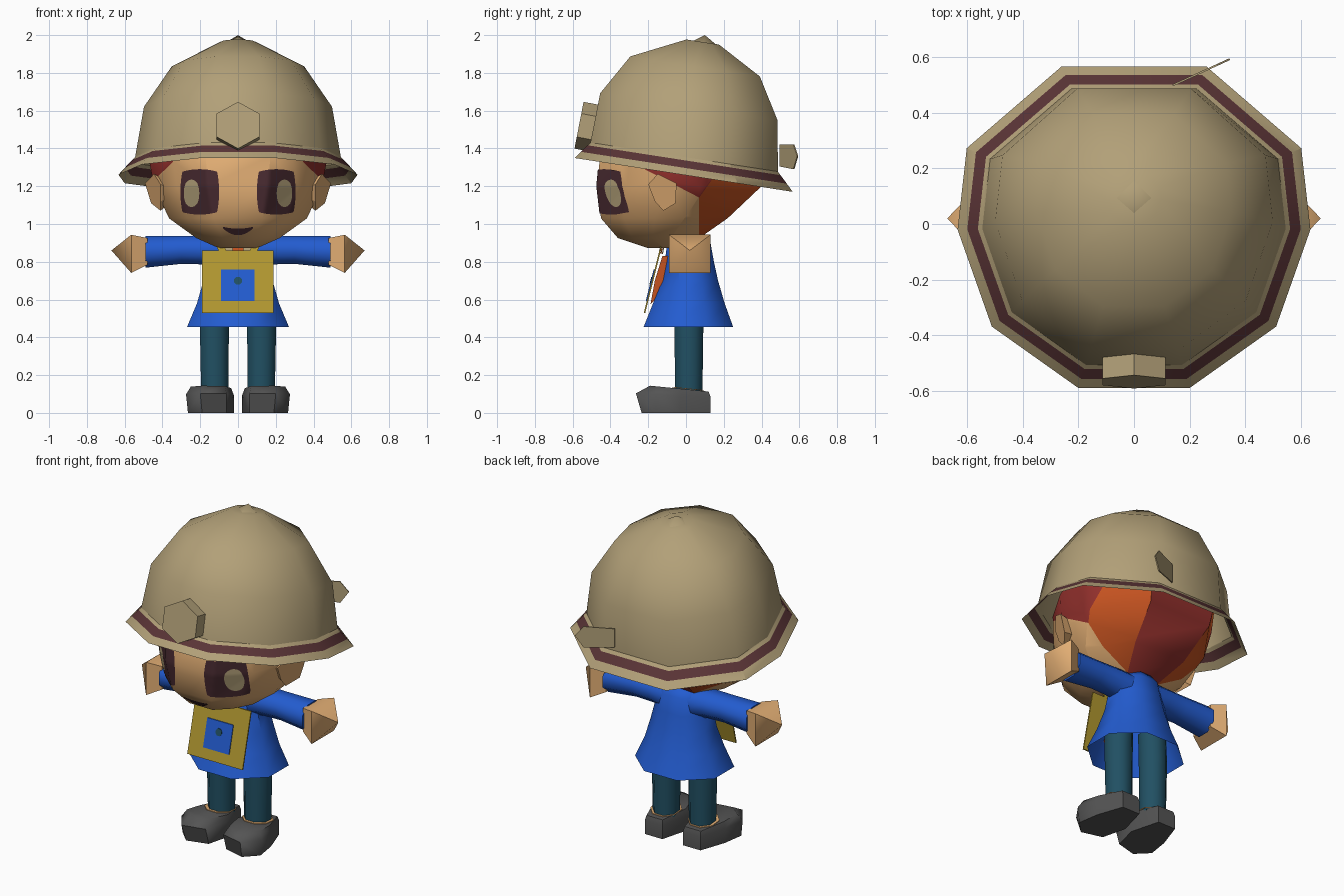
import bpy, bmesh, math
from mathutils import Vector, Matrix
from mathutils.bvhtree import BVHTree

if "Cube" in bpy.data.objects:
    bpy.data.objects.remove(bpy.data.objects["Cube"])


def material(name, rgb):
    m = bpy.data.materials.new(name)
    lin = [(c / 255 / 12.92) if c < 11 else ((c / 255 + 0.055) / 1.055) ** 2.4 for c in rgb]
    m.diffuse_color = (*lin, 1)
    m.use_nodes = True
    m.node_tree.nodes["Principled BSDF"].inputs["Base Color"].default_value = m.diffuse_color
    return m


TAN = material("khaki", (178, 160, 120))
MAROON = material("maroon", (90, 52, 54))
SKIN = material("skin", (226, 174, 116))
ORANGE = material("orange_hair", (196, 82, 32))
RED = material("red_hair", (146, 48, 44))
BLUE = material("blue_cloth", (35, 92, 208))
GOLD = material("gold_canvas", (178, 152, 48))
TEAL = material("teal_cloth", (33, 80, 99))
GREY = material("dark_grey", (84, 84, 84))
DARK = material("dark_brown", (72, 42, 48))


def finish(name, bm, mats, angle=40):
    bmesh.ops.recalc_face_normals(bm, faces=bm.faces[:])
    me = bpy.data.meshes.new(name)
    bm.to_mesh(me)
    bm.free()
    ob = bpy.data.objects.new(name, me)
    bpy.context.collection.objects.link(ob)
    for m in mats:
        me.materials.append(m)
    if angle:
        bpy.ops.object.select_all(action='DESELECT')
        ob.select_set(True)
        bpy.context.view_layer.objects.active = ob
        bpy.ops.object.shade_smooth_by_angle(angle=math.radians(angle))
    return ob


def loft(rings, caps=(True, True), bands=None):
    """Skin closed rings of equal size; a one-point last ring makes a tip."""
    bm = bmesh.new()
    vs = [[bm.verts.new(p) for p in r] for r in rings]
    for k, (a, b) in enumerate(zip(vs, vs[1:])):
        n = len(a)
        for i in range(n):
            j = (i + 1) % n
            f = bm.faces.new((a[i], a[j], b[0]) if len(b) == 1 else (a[i], a[j], b[j], b[i]))
            f.material_index = bands[k] if bands else 0
    if caps[0]:
        bm.faces.new(vs[0])
    if caps[1] and len(vs[-1]) > 2:
        bm.faces.new(vs[-1])
    return bm


def mirrored(half):
    """Close a right-hand half outline (front to back) with its mirror image."""
    return half + [(-x, y) for x, y in reversed(half)]


def oval(n, cx, cy, rx, ry, turn=0.5):
    return [(cx + rx * math.cos(math.tau * (i + turn) / n),
             cy + ry * math.sin(math.tau * (i + turn) / n)) for i in range(n)]


def plate(name, pts, depth, mat):
    """Slab from an outline of 3D points."""
    d = Vector(depth)
    return finish(name, loft([[Vector(p) for p in pts], [Vector(p) + d for p in pts]]), [mat], 0)


# ---- helmet: tilted ten-sided brim and dome
RIM = mirrored([(.2, -.588), (.51, -.368), (.633, -.02), (.60, .272), (.26, .565)])


def rim_ring(s, lift, cy=0.0, sx=1.0):
    return [Vector((x * s * sx, y * s + cy, 1.258 - .155 * y * s + lift)) for x, y in RIM]


brim = [rim_ring(1, 0), rim_ring(.945, .038), rim_ring(.885, .078), rim_ring(.86, .095)]
finish("helmet_brim", loft(brim, (False, False), [0, 1, 0]), [TAN, MAROON], 30)
dome = [rim_ring(.86, .095), rim_ring(.815, .36, .025, .965), rim_ring(.595, .575, .055, .93),
        rim_ring(.15, .705, .09), [Vector((0, .09, 1.962))]]
finish("helmet_dome", loft(dome, (False, False)), [TAN], 60)
button = [Vector((x, y + .09, 1.945 - .1 * y)) for x, y in oval(4, 0, 0, .09, .085, 0)]
finish("helmet_button", loft([button, [Vector((0, .1, 2.0))]], (False, False)), [TAN], 80)

# ---- hexagonal lamp on the front of the helmet
tilt = Matrix.Translation((0, -.525, 1.515)) @ Matrix.Rotation(math.radians(-11), 4, 'X')
hexa = oval(6, 0, 0, .13, .126)
finish("helmet_lamp", loft([[tilt @ Vector((x, y, z)) for x, z in hexa] for y in (-.042, .042)]), [TAN], 0)

# ---- flat tag sticking out behind the helmet
tag = [(.14, 1.305), (.30, 1.29), (.345, 1.36), (.30, 1.42), (.14, 1.42)]
plate("helmet_tag", [(x, .485 + (x - .12) * .46, z) for x, z in tag], (-.003, .006, 0), TAN)

# ---- head with hair painted by region
SECTION = mirrored([(.36, -1), (.73, -.64), (1, -.15), (.95, .32), (.48, 1)])


def head_ring(z, w, y0, y1):
    return [Vector((x * w, (y0 + y1) / 2 + t * (y1 - y0) / 2, z)) for x, t in SECTION]


bm = loft([head_ring(.872, .10, -.2, .0), head_ring(.925, .22, -.36, .07),
           head_ring(1.03, .365, -.45, .22), head_ring(1.2, .445, -.47, .40),
           head_ring(1.36, .475, -.455, .44), head_ring(1.55, .36, -.34, .36)])
head_tree = BVHTree.FromBMesh(bm)
SLOPE = 1.4
cuts = [((0, .07, 1), (0, 1, 0)), ((0, .07, 1.14), (0, .52, 1)), ((0, .07, 1.14), (0, -SLOPE, 1))]
for co, no in cuts:
    bmesh.ops.bisect_plane(bm, geom=bm.verts[:] + bm.edges[:] + bm.faces[:], plane_co=co, plane_no=no)
bm.normal_update()
for f in bm.faces:
    c = f.calc_center_median()
    if c.y > .07:
        back = abs(c.x) < .02
        f.material_index = 2 if back or c.z > 1.14 + SLOPE * (c.y - .07) else 1
    elif c.y > -.2 and c.z > 1.14 - .52 * (c.y - .07):
        f.material_index = 2
finish("head", bm, [SKIN, ORANGE, RED], 40)

# ---- ears: thin flaps flaring outwards
ear = [(-.20, 1.21, .41), (-.15, 1.265, .445), (-.05, 1.215, .492), (-.055, 1.11, .46), (-.12, 1.07, .41),
       (-.165, 1.12, .41)]
for s, side in ((1, "right"), (-1, "left")):
    inner = [Vector((s * .37, -.115 + (y + .115) * .8, 1.16 + (z - 1.16) * .6)) for y, z, x in ear]
    outer = [Vector((s * x, y, z)) for y, z, x in ear]
    finish("ear_" + side, loft([inner, outer]), [SKIN], 0)


# ---- face details laid on the head surface
def face_patch(name, shape, x0, x1, z0, z1, gap, mat, n=16):
    bm = bmesh.new()
    grid = []
    for i in range(n + 1):
        row = []
        for j in range(n + 1):
            x, z = shape(i / n * 2 - 1, j / n * 2 - 1)
            x, z = x0 + (x + 1) / 2 * (x1 - x0), z0 + (z + 1) / 2 * (z1 - z0)
            hit = head_tree.ray_cast(Vector((x, -2, z)), Vector((0, 1, 0)))[0]
            row.append(bm.verts.new(hit + Vector((0, -gap, 0))))
        grid.append(row)
    for i in range(n):
        for j in range(n):
            bm.faces.new((grid[i][j], grid[i + 1][j], grid[i + 1][j + 1], grid[i][j + 1]))
    finish(name, bm, [mat], 40)


def rounded(k):
    """Map the unit square to a rounded square; k=1 gives a disc."""
    return lambda u, v: (u * math.sqrt(1 - k * v * v / 2), v * math.sqrt(1 - k * u * u / 2))


def smile(u, v):
    return u, -.3 + u * u + v * .75 * (1 - u * u * .75)


for s, side in ((1, "right"), (-1, "left")):
    face_patch("eye_" + side, rounded(.4), s * .10, s * .305, 1.05, 1.29, .005, DARK)
    face_patch("eye_shine_" + side, rounded(.9), s * .205, s * .287, 1.09, 1.235, .009, TAN)
face_patch("mouth", smile, -.08, .08, .942, .988, .006, DARK)

# ---- coat, open at the hem
coat = [(.455, .292, -.225, .25), (.58, .235, -.175, .205), (.70, .198, -.125, .17), (.80, .175, -.112, .148),
        (.90, .155, -.10, .13), (.945, .09, -.07, .10)]
finish("coat", loft([[Vector((x, y, z)) for x, y in oval(8, 0, (a + b) / 2, w, (b - a) / 2 * 1.08)]
                     for z, w, a, b in coat], (False, True)), [BLUE], 50)
finish("neck", loft([[Vector((x, y, z)) for x, y in oval(8, 0, 0, .075, .075)] for z in (.88, .96)]), [SKIN], 50)

# ---- scarf wedge behind the bag, with a collar above it
wedge = [(-.188, .575), (-.165, .70), (-.125, .83), (-.095, .83), (-.11, .65)]
plate("scarf", [(-.08, y, z) for y, z in wedge], (.16, 0, 0), ORANGE)
plate("collar", [(-.09, -.122, .84), (.09, -.122, .84), (.09, -.105, .935), (-.09, -.105, .935)],
      (0, -.006, 0), TAN)
plate("scarf_knot", [(-.03, -.13, .84), (.03, -.13, .84), (.03, -.122, .885), (-.03, -.122, .885)],
      (0, -.006, 0), ORANGE)


# ---- bag on the chest with pocket, button and straps
def bag_y(z):
    return -.133 - (.86 - z) * .25


def bag_panel(name, x0, x1, z0, z1, gap, mat):
    pts = [(x0, z0), (x1, z0), (x1, z1), (x0, z1)]
    plate(name, [(x, bag_y(z) - gap, z) for x, z in pts], (0, -.008, 0), mat)


bag_panel("bag", -.19, .187, .53, .86, 0, GOLD)
bag_panel("bag_pocket", -.09, .087, .593, .76, .005, BLUE)
plate("bag_button", [(x, bag_y(z) - .008, z) for x, z in oval(8, 0, .70, .022, .022)], (0, -.008, 0), TEAL)
for s, side in ((1, "right"), (-1, "left")):
    plate("bag_strap_" + side, [(s * .06, -.135, .855), (s * .10, -.135, .855),
                                (s * .145, -.112, .94), (s * .105, -.112, .94)], (0, -.008, 0), GOLD)

# ---- arms, hands, legs and shoes on both sides
for s, side in ((1, "right"), (-1, "left")):
    sleeve = [(.06, .85, .10, .095), (.18, .862, .095, .082), (.30, .863, .09, .08), (.49, .852, .10, .09)]
    finish("sleeve_" + side, loft([[Vector((s * x, y, z)) for y, z in oval(8, .02, cz, ry, rz)]
                                   for x, cz, ry, rz in sleeve]), [BLUE], 50)
    hand = [(.48, .855, .105, .10), (.565, .842, .155, .143)]
    rings = [[Vector((s * x, y, z)) for y, z in oval(4, .02, cz, ry, rz)] for x, cz, ry, rz in hand]
    finish("hand_" + side, loft(rings + [[Vector((s * .67, .02, .86))]]), [SKIN], 60)

    leg = [(.11, .123, .078), (.45, .125, .083), (.62, .12, .083)]
    finish("leg_" + side, loft([[Vector((s * x, y, z)) for x, y in oval(8, cx, .015, r, r)]
                                for z, cx, r in leg]), [TEAL], 50)

    sole = [(.07, .13), (.19, .13), (.245, -.03), (.265, -.16), (.19, -.235), (.06, -.20), (.022, -.05)]
    toe = [(.07, .13), (.19, .13), (.25, -.03), (.275, -.16), (.20, -.265), (.06, -.23), (.022, -.05)]
    upper = [(.075, .12), (.185, .12), (.235, -.03), (.25, -.14), (.19, -.19), (.07, -.175), (.035, -.05)]
    rings = [[(s * x, y, 0) for x, y in sole], [(s * x, y, .09 - .05 * y) for x, y in toe],
             [(s * x, y, .125 - .10 * y) for x, y in upper]]
    finish("shoe_" + side, loft(rings), [GREY], 60)
    plate("ankle_" + side, [(s * x, y, .127 - .10 * y) for x, y in oval(8, .128, .01, .09, .092)],
          (0, 0, .004), SKIN)
